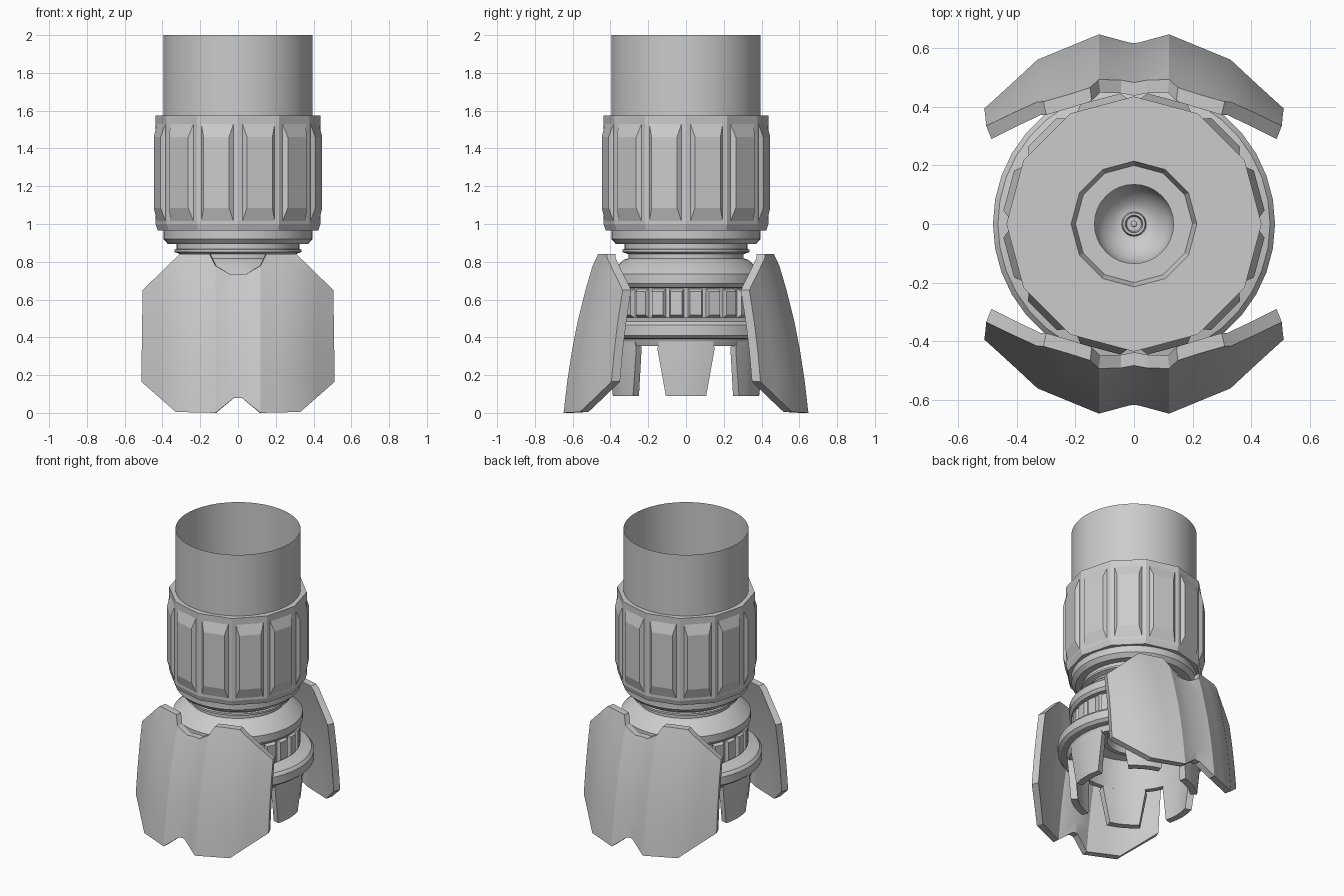
import bpy, bmesh, math
from math import sin, cos, pi, radians
from mathutils import Vector

if "Cube" in bpy.data.objects:
    bpy.data.objects.remove(bpy.data.objects["Cube"])


def finish(bm, name, smooth=0):
    bmesh.ops.remove_doubles(bm, verts=bm.verts, dist=1e-5)
    bmesh.ops.recalc_face_normals(bm, faces=bm.faces)
    me = bpy.data.meshes.new(name)
    bm.to_mesh(me)
    bm.free()
    ob = bpy.data.objects.new(name, me)
    bpy.context.collection.objects.link(ob)
    if smooth:
        bpy.ops.object.select_all(action='DESELECT')
        ob.select_set(True)
        bpy.context.view_layer.objects.active = ob
        bpy.ops.object.shade_smooth_by_angle(angle=radians(smooth))
    return ob


def lathe(name, profile, n, smooth=30):
    """Revolve (radius, z) points; first vertex on the -y axis."""
    bm = bmesh.new()
    rings = []
    for r, z in profile:
        rings.append([bm.verts.new((r * sin(2 * pi * i / n), -r * cos(2 * pi * i / n), z))
                      for i in range(n)])
    for a, b in zip(rings, rings[1:]):
        for i in range(n):
            j = (i + 1) % n
            bm.faces.new((a[i], a[j], b[j], b[i]))
    return finish(bm, name, smooth)


def panel_ring(name, n, apothem, rise, half_w, z0, z1, bevel_w, bevel_z):
    """Raised bevelled panels, one in the middle of each facet."""
    bm = bmesh.new()
    for k in range(n):
        t = 2 * pi * (k + 0.5) / n
        out, side = Vector((sin(t), -cos(t), 0)), Vector((cos(t), sin(t), 0))

        def rect(d, w, lo, hi):
            return [bm.verts.new(out * d + side * s * w + Vector((0, 0, z)))
                    for s, z in ((-1, lo), (1, lo), (1, hi), (-1, hi))]
        a = rect(apothem - 0.005, half_w, z0, z1)
        b = rect(apothem + rise, half_w - bevel_w, z0 + bevel_z, z1 - bevel_z)
        bm.faces.new(b)
        for i in range(4):
            j = (i + 1) % 4
            bm.faces.new((a[i], a[j], b[j], b[i]))
    return finish(bm, name)


# Open upper tube
lathe("upper_tube", [(0.395, 0.96), (0.395, 2.0)], 64)

# Twelve-sided collar with a stepped socket in its top deck
lathe("collar", [(0.36, 0.965), (0.425, 0.965), (0.436, 1.0), (0.436, 1.54),
                 (0.436, 1.575), (0.215, 1.575), (0.20, 1.53)], 12, 0)
panel_ring("collar_panels", 12, 0.421, 0.022, 0.092, 1.0, 1.545, 0.022, 0.085)
bowl = [(0.135 * cos(a * pi / 16), 1.50 - 0.13 * sin(a * pi / 16)) for a in range(7)]
lathe("socket_bowl", [(0.215, 1.53), (0.135, 1.53)] + bowl +
      [(0.042, 1.38), (0.038, 1.40), (0.03, 1.40), (0.025, 1.37), (0.01, 1.37), (0.0, 1.38)], 32)

# Neck rings, sloped shoulder and main body
lathe("neck", [(0.37, 0.97), (0.395, 0.965), (0.395, 0.92), (0.37, 0.893), (0.325, 0.893),
               (0.325, 0.868), (0.337, 0.865), (0.337, 0.852), (0.325, 0.848),
               (0.305, 0.84), (0.305, 0.815)], 48)
lathe("shoulder", [(0.30, 0.82), (0.33, 0.81), (0.41, 0.735), (0.41, 0.685),
                   (0.395, 0.665), (0.36, 0.66)], 48)
lathe("ribbed_band", [(0.375, 0.67), (0.375, 0.49)], 24, 0)
panel_ring("band_ribs", 24, 0.372, 0.022, 0.041, 0.5, 0.66, 0.01, 0.018)

# Wide lower ring, with a hollow underside and a small inner nozzle
lathe("lower_ring", [(0.37, 0.505), (0.405, 0.50), (0.465, 0.485), (0.482, 0.465),
                     (0.482, 0.41), (0.465, 0.395), (0.425, 0.39), (0.41, 0.355),
                     (0.375, 0.355), (0.365, 0.56), (0.2, 0.6), (0.2, 0.5), (0.17, 0.5),
                     (0.12, 0.6), (0.0, 0.63)], 36)

# Six curved legs under the ring
bm = bmesh.new()
for k in range(6):
    mid = k * pi / 3
    loops = []
    for z, half, r in ((0.39, 0.34, 0.42), (0.34, 0.37, 0.42), (0.09, 0.27, 0.40)):
        ring = []
        for rad, order in ((r, 1), (r - 0.045, -1)):
            for i in range(5)[::order]:
                t = mid + half * (i / 2 - 1)
                ring.append(bm.verts.new((rad * cos(t), rad * sin(t), z)))
        loops.append(ring)
    for a, b in zip(loops, loops[1:]):
        for i in range(10):
            j = (i + 1) % 10
            bm.faces.new((a[i], a[j], b[j], b[i]))
    for ring in (loops[0], loops[-1]):
        for i in range(4):
            bm.faces.new((ring[i], ring[i + 1], ring[8 - i], ring[9 - i]))
finish(bm, "legs", 30)


# Two big bent shields, front and back
def interp(v, table):
    for (a, fa), (b, fb) in zip(table, table[1:]):
        if v <= b:
            return fa + (fb - fa) * (v - a) / (b - a)
    return table[-1][1]


ACROSS = [(0, 0.627), (0.12, 0.648), (0.33, 0.562), (0.52, 0.40)]
LEAN = [(0, 0), (0.17, 0.02), (0.33, 0.045), (0.48, 0.075), (0.65, 0.118), (0.84, 0.175)]
HALF = [(0.02, 0.08), (0.12, 0.0), (0.33, 0.005), (0.512, 0.165), (0.505, 0.65),
        (0.31, 0.84), (0.15, 0.84), (0.12, 0.78), (0.045, 0.735)]

for name, sgn in (("front_shield", -1), ("back_shield", 1)):
    bm = bmesh.new()
    outline = HALF + [(-x, z) for x, z in reversed(HALF)]
    bm.faces.new([bm.verts.new((x, 0, z)) for x, z in outline])
    cuts = [((x, 0, 0), (1, 0, 0)) for x in (-0.42, -0.33, -0.225, -0.12, 0, 0.12, 0.225, 0.33, 0.42)]
    cuts += [((0, 0, z), (0, 0, 1)) for z in (0.17, 0.33, 0.48, 0.65, 0.74)]
    for co, no in cuts:
        bmesh.ops.bisect_plane(bm, geom=bm.verts[:] + bm.edges[:] + bm.faces[:],
                               dist=1e-5, plane_co=co, plane_no=no)

    def depth(x, z):
        return interp(abs(x), ACROSS) - interp(z, LEAN) * (1 - 0.35 * (x / 0.51) ** 2)
    # inner skin is the outer skin moved towards the axis
    res = bmesh.ops.extrude_face_region(bm, geom=bm.faces[:], use_keep_orig=True)
    inner = {g for g in res['geom'] if isinstance(g, bmesh.types.BMVert)}
    for v in bm.verts:
        x, z = v.co.x, v.co.z
        v.co.y = sgn * (depth(x, z) - (0.045 if v in inner else 0))
        if v in inner:
            v.co.x *= 0.965
    finish(bm, name, 25)
